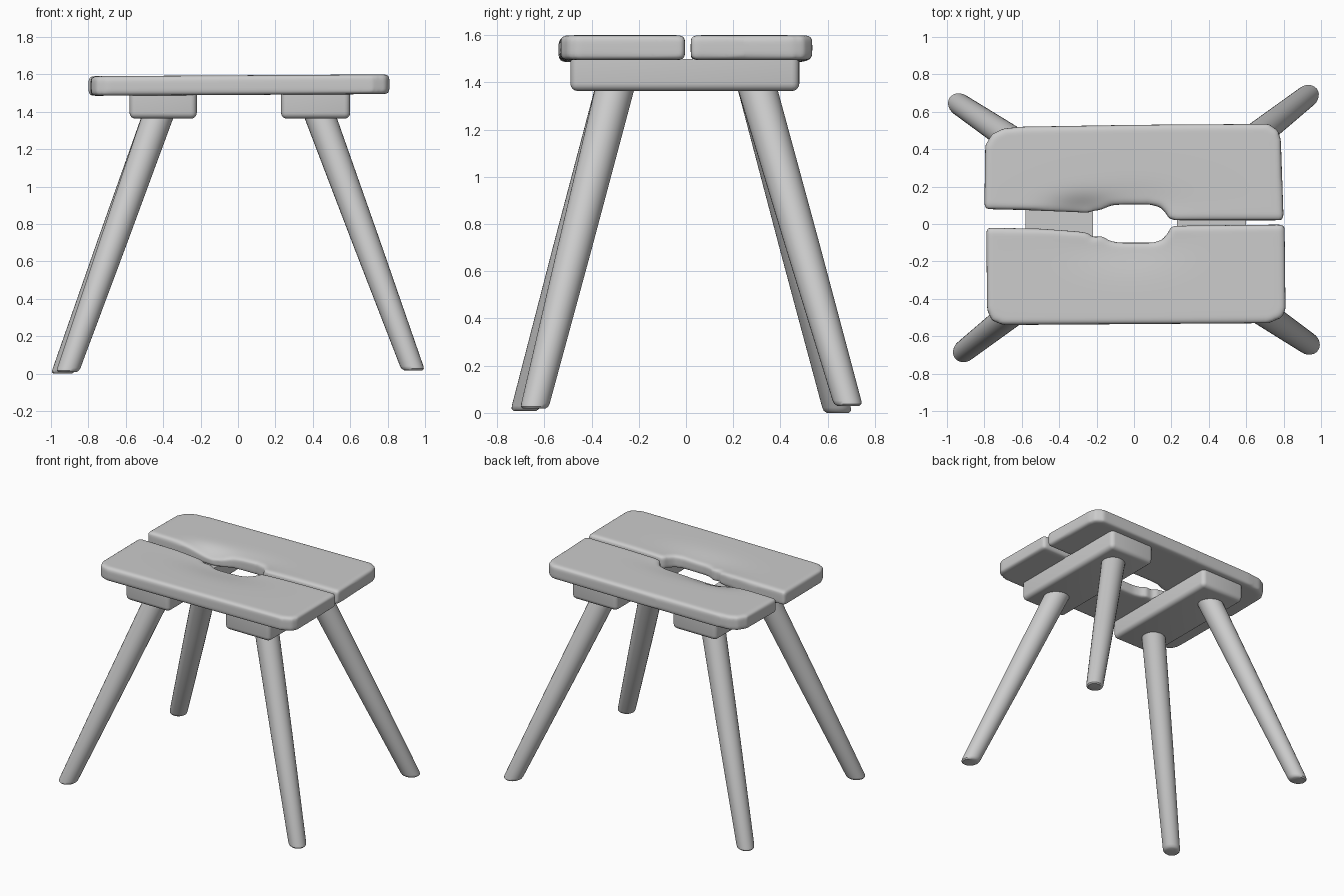
import bpy, bmesh, math
from mathutils import Vector

if "Cube" in bpy.data.objects:
    bpy.data.objects.remove(bpy.data.objects["Cube"])


def add_object(name, bm):
    bmesh.ops.recalc_face_normals(bm, faces=bm.faces)
    mesh = bpy.data.meshes.new(name)
    bm.to_mesh(mesh)
    bm.free()
    obj = bpy.data.objects.new(name, mesh)
    bpy.context.collection.objects.link(obj)
    return obj


def shade(obj):
    bpy.ops.object.select_all(action='DESELECT')
    obj.select_set(True)
    bpy.context.view_layer.objects.active = obj
    bpy.ops.object.shade_smooth_by_angle(angle=math.radians(40))


def plank(name, outline, wear):
    # Extruded outline, rounded and remeshed so the top can be worn down
    bm = bmesh.new()
    face = bm.faces.new([bm.verts.new((x, y, 1.49)) for x, y in outline])
    ext = bmesh.ops.extrude_face_region(bm, geom=[face])
    for v in ext['geom']:
        if isinstance(v, bmesh.types.BMVert):
            v.co.z = 1.595
    obj = add_object(name, bm)
    bevel = obj.modifiers.new("round", 'BEVEL')
    bevel.width, bevel.segments = 0.02, 3
    bevel.limit_method, bevel.angle_limit = 'ANGLE', math.radians(60)
    remesh = obj.modifiers.new("remesh", 'REMESH')
    remesh.mode, remesh.voxel_size = 'VOXEL', 0.012
    smooth = obj.modifiers.new("smooth", 'SMOOTH')
    smooth.factor, smooth.iterations = 0.5, 5
    dg = bpy.context.evaluated_depsgraph_get()
    mesh = bpy.data.meshes.new_from_object(obj.evaluated_get(dg))
    obj.modifiers.clear()
    obj.data = mesh
    for v in mesh.vertices:
        x, y, z = v.co
        t = max(0, (z - 1.49) / 0.105)
        for cx, cy, rx, ry, depth in wear:
            v.co.z -= t * depth * math.exp(-((x - cx) / rx) ** 2 - ((y - cy) / ry) ** 2)
        v.co.z += 0.006 * x
    shade(obj)


# Two seat planks with a hand hole between them
plank("back_seat_plank", [
    (-0.80, 0.08), (-0.6, 0.075), (-0.3, 0.063), (-0.25, 0.06), (-0.22, 0.07),
    (-0.18, 0.075), (-0.12, 0.10), (-0.05, 0.105), (0.08, 0.105), (0.14, 0.09),
    (0.17, 0.06), (0.185, 0.03), (0.22, 0.02), (0.80, 0.02), (0.785, 0.45),
    (0.77, 0.50), (0.72, 0.535), (0.0, 0.53), (-0.6, 0.52), (-0.70, 0.51),
    (-0.76, 0.48), (-0.795, 0.42)],
    [(-0.27, 0.06, 0.17, 0.08, 0.045), (0.0, 0.1, 0.25, 0.1, 0.012)])
plank("front_seat_plank", [
    (-0.79, -0.02), (-0.5, -0.025), (-0.3, -0.04), (-0.24, -0.05), (-0.23, -0.072),
    (-0.17, -0.065), (-0.13, -0.09), (-0.08, -0.10), (0.1, -0.10), (0.15, -0.085),
    (0.18, -0.05), (0.2, -0.01), (0.805, -0.003), (0.81, -0.46), (0.79, -0.50),
    (0.72, -0.53), (-0.70, -0.54), (-0.76, -0.515), (-0.785, -0.46)],
    [(-0.05, -0.1, 0.3, 0.14, 0.02)])

# Cross battens under the seat, rounded everywhere but on top
for name, x0, x1, top in (("left_batten", -0.58, -0.22, 1.493),
                          ("right_batten", 0.23, 0.60, 1.498)):
    bm = bmesh.new()
    bmesh.ops.create_cube(bm, size=1)
    for v in bm.verts:
        v.co = Vector(((x0 + x1) / 2 + v.co.x * (x1 - x0), -0.005 + v.co.y * 0.97,
                       top if v.co.z > 0 else 1.363))
    edges = [e for e in bm.edges if min(v.co.z for v in e.verts) < 1.4]
    bmesh.ops.bevel(bm, geom=edges, offset=0.032, segments=4, profile=0.5,
                    affect='EDGES', clamp_overlap=True)
    shade(add_object(name, bm))

# Tapered splayed legs with feet cut level
SIDES = 24
for name, foot, head in (
        ("front_right_leg", (0.937, -0.643, 0.018), (0.43, -0.295, 1.40)),
        ("back_right_leg", (0.932, 0.688, 0.03), (0.43, 0.295, 1.40)),
        ("front_left_leg", (-0.912, -0.683, 0.008), (-0.42, -0.295, 1.40)),
        ("back_left_leg", (-0.938, 0.643, 0.0), (-0.42, 0.295, 1.40))):
    foot, head = Vector(foot), Vector(head)
    lean = math.atan2(head.y - foot.y, head.x - foot.x)
    bm = bmesh.new()
    rings = []
    for t, r in ((0, 0.046), (0.006, 0.056), (0.016, 0.059), (0.5, 0.072), (1, 0.082)):
        c = foot.lerp(head, t)
        ring = []
        for i in range(SIDES):
            a = 2 * math.pi * i / SIDES
            u, w = r * 1.09 * math.cos(a), r * math.sin(a)
            ring.append(bm.verts.new((c.x + u * math.cos(lean) - w * math.sin(lean),
                                      c.y + u * math.sin(lean) + w * math.cos(lean), c.z)))
        rings.append(ring)
    for lo, hi in zip(rings, rings[1:]):
        for i in range(SIDES):
            j = (i + 1) % SIDES
            bm.faces.new((lo[i], lo[j], hi[j], hi[i]))
    bm.faces.new(rings[0])
    bm.faces.new(rings[-1])
    shade(add_object(name, bm))
